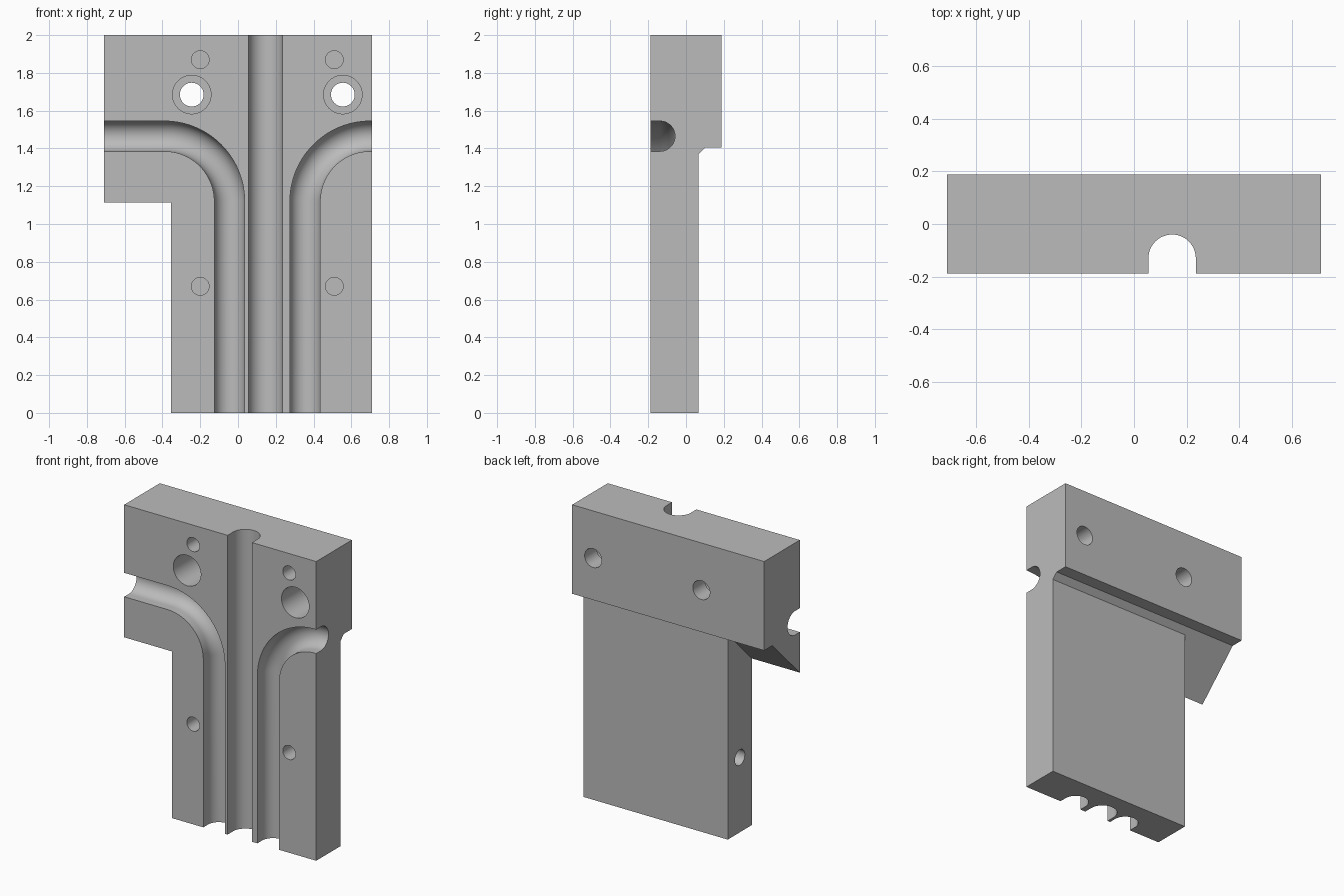
import bpy, bmesh, math
from mathutils import Matrix, Vector

cube = bpy.data.objects.get("Cube")
if cube:
    bpy.data.objects.remove(cube, do_unlink=True)

FRONT, BACK, LEG_BACK = -0.188, 0.188, 0.066
SIDE, LEG_SIDE = 0.71, -0.355
TOP, LEDGE, WING_BOTTOM = 2.0, 1.405, 1.114
MIRROR_SUM = 0.31          # paired features mirror about half this x


def to_object(name, bm):
    bmesh.ops.recalc_face_normals(bm, faces=bm.faces)
    mesh = bpy.data.meshes.new(name)
    bm.to_mesh(mesh)
    bm.free()
    obj = bpy.data.objects.new(name, mesh)
    bpy.context.collection.objects.link(obj)
    return obj


def cut(target, cutter):
    cutter.hide_render = True
    mod = target.modifiers.new("cut", 'BOOLEAN')
    mod.operation = 'DIFFERENCE'
    mod.solver = 'EXACT'
    mod.object = cutter
    bpy.context.view_layer.objects.active = target
    bpy.ops.object.modifier_apply(modifier=mod.name)
    bpy.data.objects.remove(cutter, do_unlink=True)


def make_body():
    # Upper block: side profile with a 45 degree underside, run across x
    slope_z = WING_BOTTOM + LEG_BACK - FRONT
    profile = [(FRONT, TOP), (BACK, TOP), (BACK, LEDGE),
               (FRONT + LEDGE - WING_BOTTOM, LEDGE),
               (LEG_BACK, slope_z), (FRONT, WING_BOTTOM)]
    bm = bmesh.new()
    rings = [[bm.verts.new((x, y, z)) for y, z in profile]
             for x in (-SIDE, LEG_SIDE, SIDE)]
    n = len(profile)
    leg_face = None
    for a, b in zip(rings, rings[1:]):
        for i in range(n):
            j = (i + 1) % n
            face = bm.faces.new((a[i], a[j], b[j], b[i]))
            if i == n - 2:
                leg_face = face
    bm.faces.new(rings[0])
    bm.faces.new(rings[-1])
    # Leg: the sloped face pulled straight down to the ground
    result = bmesh.ops.extrude_face_region(bm, geom=[leg_face])
    for v in result["geom"]:
        if isinstance(v, bmesh.types.BMVert):
            v.co.z = 0
    if leg_face.is_valid:
        bmesh.ops.delete(bm, geom=[leg_face], context='FACES_ONLY')
    bmesh.ops.recalc_face_normals(bm, faces=bm.faces)
    bmesh.ops.dissolve_limit(bm, angle_limit=0.01, verts=bm.verts, edges=bm.edges)
    return to_object("mould_half", bm)


def channel(name, path, radius, centre_y):
    # Sweep a round-bottomed groove section along (x, z, normal angle) points
    steps = 24
    section = [(radius, FRONT - 0.1)]
    section += [(radius * math.cos(math.pi * i / steps),
                 centre_y + radius * math.sin(math.pi * i / steps))
                for i in range(steps + 1)]
    section.append((-radius, FRONT - 0.1))
    bm = bmesh.new()
    rings = [[bm.verts.new((x + u * math.sin(t), y, z + u * math.cos(t)))
              for u, y in section] for x, z, t in path]
    n = len(section)
    for a, b in zip(rings, rings[1:]):
        for i in range(n):
            j = (i + 1) % n
            bm.faces.new((a[i], a[j], b[j], b[i]))
    bm.faces.new(rings[0])
    bm.faces.new(rings[-1])
    return to_object(name, bm)


def drill(name, start, axis, depth, radius):
    # Cylinder starting just outside the surface and running inward
    over = 0.05
    axis = Vector(axis)
    centre = Vector(start) + axis * (depth - over) / 2
    turn = axis.to_track_quat('Z', 'Y').to_matrix().to_4x4()
    bm = bmesh.new()
    bmesh.ops.create_cone(bm, cap_ends=True, segments=40, radius1=radius,
                          radius2=radius, depth=depth + over,
                          matrix=Matrix.Translation(centre) @ turn)
    return to_object(name, bm)


body = make_body()

# Straight central groove
cut(body, channel("centre_groove",
                  [(0.145, TOP + 0.1, math.pi / 2), (0.145, -0.1, math.pi / 2)],
                  0.09, -0.13))

# Pair of grooves bending from the sides down to the bottom
bend_x, bend_z, bend_r, arc = -0.39, 1.12, 0.345, 28
angles = [math.pi / 2 * i / arc for i in range(arc + 1)]
bend = [(-0.9, bend_z + bend_r, 0)]
bend += [(bend_x + bend_r * math.sin(t), bend_z + bend_r * math.cos(t), t)
         for t in angles]
bend.append((bend_x + bend_r, -0.1, math.pi / 2))
cut(body, channel("right_groove", bend, 0.08, -0.138))
cut(body, channel("left_groove", [(MIRROR_SUM - x, z, -t) for x, z, t in bend],
                  0.08, -0.138))

# Counterbored bolt holes and blind dowel holes, in mirrored pairs
INWARD = (0, 1, 0)
holes = [("bolt_hole", -0.245, 1.685, 0.5, 0.063),
         ("counterbore", -0.245, 1.685, 0.25, 0.102),
         ("upper_dowel", -0.2, 1.87, 0.15, 0.047),
         ("lower_dowel", -0.2, 0.67, 0.15, 0.047)]
for name, x, z, depth, radius in holes:
    for px in (x, MIRROR_SUM - x):
        cut(body, drill(name, (px, FRONT, z), INWARD, depth, radius))

# Blind hole in the side of the leg
cut(body, drill("side_hole", (LEG_SIDE, -0.062, 0.5), (1, 0, 0), 0.15, 0.052))

# Plain grey finish
grey = bpy.data.materials.new("plain_grey")
grey.use_nodes = True
colour = (0.5, 0.5, 0.5, 1)
grey.diffuse_color = colour
grey.node_tree.nodes["Principled BSDF"].inputs["Base Color"].default_value = colour
body.data.materials.clear()
body.data.materials.append(grey)
for poly in body.data.polygons:
    poly.material_index = 0

bpy.ops.object.select_all(action='DESELECT')
body.select_set(True)
bpy.context.view_layer.objects.active = body
bpy.ops.object.shade_smooth_by_angle(angle=math.radians(30))
